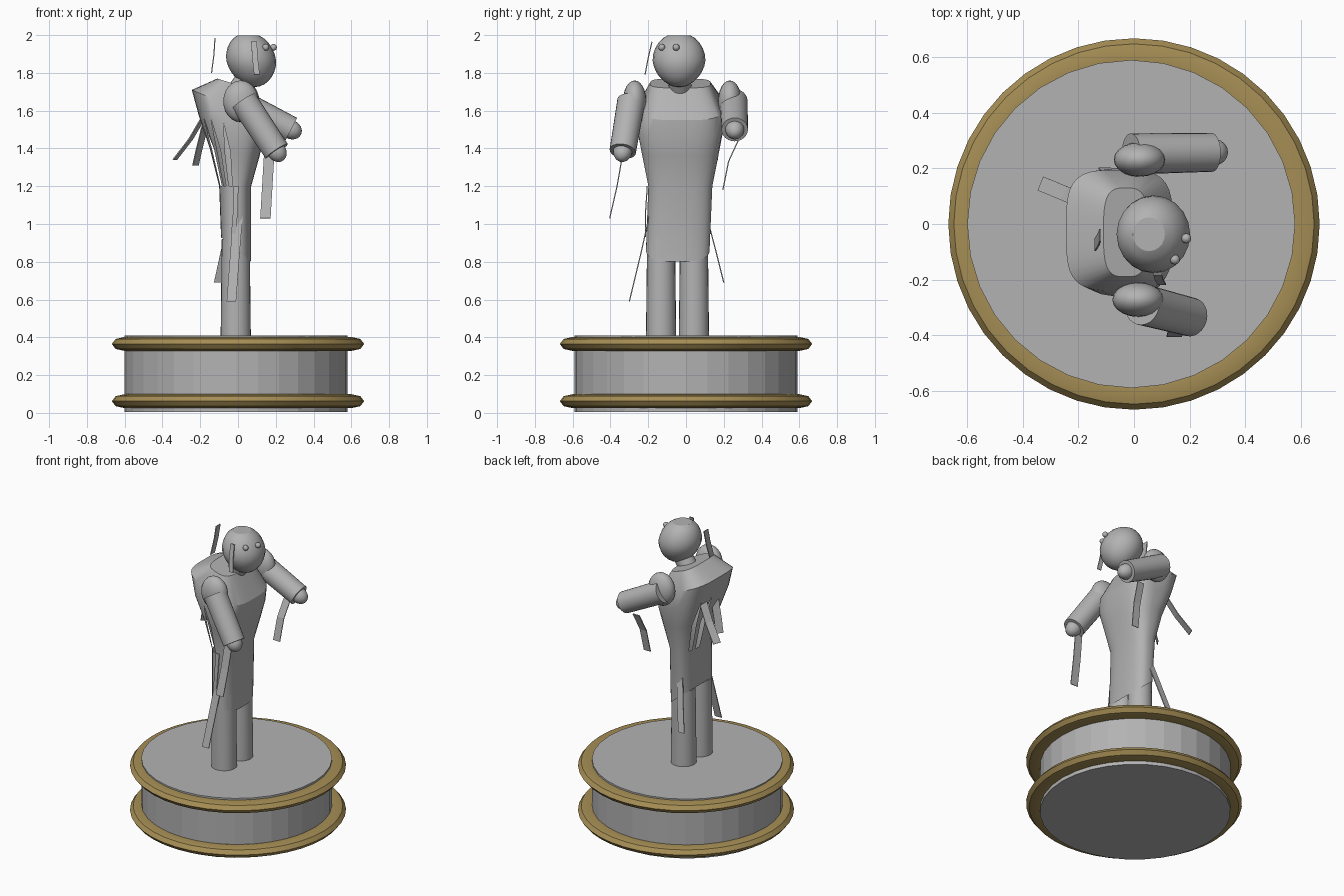
import bpy, bmesh, math
from mathutils import Vector

if "Cube" in bpy.data.objects:
    bpy.data.objects.remove(bpy.data.objects["Cube"])


def material(name, rgb):
    m = bpy.data.materials.new(name)
    m.diffuse_color = (*rgb, 1)
    m.use_nodes = True
    m.node_tree.nodes["Principled BSDF"].inputs["Base Color"].default_value = m.diffuse_color
    return m


GREY = material("stone grey", (0.45, 0.45, 0.45))
GOLD = material("antique gold", (0.38, 0.27, 0.09))


def finish(name, bm, mat=GREY, smooth=None):
    me = bpy.data.meshes.new(name)
    bm.to_mesh(me)
    bm.free()
    me.materials.append(mat)
    ob = bpy.data.objects.new(name, me)
    bpy.context.collection.objects.link(ob)
    if smooth:
        bpy.ops.object.select_all(action='DESELECT')
        ob.select_set(True)
        bpy.context.view_layer.objects.active = ob
        bpy.ops.object.shade_smooth_by_angle(angle=math.radians(smooth))
    return ob


def rod(name, a, b, r1, r2, sides=24, smooth=None):
    """Cylinder or cone between two points."""
    a, b = Vector(a), Vector(b)
    bm = bmesh.new()
    bmesh.ops.create_cone(bm, cap_ends=True, segments=sides, radius1=r1,
                          radius2=r2, depth=(b - a).length)
    q = (b - a).to_track_quat('Z', 'Y')
    for v in bm.verts:
        v.co = q @ v.co + (a + b) / 2
    return finish(name, bm, GREY, smooth)


def ball(name, c, r, tilt=(0, 0, 1), u=20, v=12):
    bm = bmesh.new()
    bmesh.ops.create_uvsphere(bm, u_segments=u, v_segments=v, radius=1)
    q = Vector(tilt).to_track_quat('Z', 'Y')
    for w in bm.verts:
        w.co = q @ Vector([w.co[i] * r[i] for i in range(3)]) + Vector(c)
    return finish(name, bm, GREY, 35)


def ribbon(name, path, width):
    """Thin torn strip of cloth along a path."""
    bm = bmesh.new()
    half = Vector(width) / 2
    rows = [(bm.verts.new(Vector(p) - half), bm.verts.new(Vector(p) + half)) for p in path]
    for r, s in zip(rows, rows[1:]):
        bm.faces.new((r[0], r[1], s[1], s[0]))
    ob = finish(name, bm)
    mod = ob.modifiers.new("thickness", 'SOLIDIFY')
    mod.thickness = 0.006
    mod.offset = 0


# Pedestal drum and its two gold mouldings
rod("pedestal", (-0.01, 0, 0.005), (-0.01, 0, 0.41), 0.59, 0.59, 32)
for name, z in (("lower_moulding", 0.062), ("upper_moulding", 0.365)):
    bm = bmesh.new()
    n, k = 40, 8
    grid = [[bm.verts.new(((0.6 + 0.068 * math.cos(b)) * math.cos(a),
                           (0.6 + 0.068 * math.cos(b)) * math.sin(a),
                           z + 0.037 * math.sin(b)))
             for b in (2 * math.pi * j / k for j in range(k))]
            for a in (2 * math.pi * i / n for i in range(n))]
    for i in range(n):
        for j in range(k):
            bm.faces.new((grid[i][j], grid[(i + 1) % n][j],
                          grid[(i + 1) % n][(j + 1) % k], grid[i][(j + 1) % k]))
    finish(name, bm, GOLD, 30)

# Legs
for name, y in (("near_leg", -0.132), ("far_leg", 0.042)):
    rod(name, (-0.012, y, 0.40), (-0.012, y, 0.92), 0.08, 0.074, 24, 30)

# Hollow torso: rings of (z back, z front, x back, x front, y low, y high, squareness)
rings = [(0.93, 0.80, -0.09, 0.07, -0.212, 0.125, 0.75),
         (1.20, 1.20, -0.10, 0.07, -0.20, 0.14, 0.75),
         (1.40, 1.36, -0.15, 0.115, -0.235, 0.175, 0.75),
         (1.58, 1.46, -0.21, 0.135, -0.26, 0.20, 0.65),
         (1.71, 1.55, -0.245, 0.14, -0.24, 0.195, 0.55),
         (1.77, 1.72, -0.11, 0.05, -0.19, 0.13, 0.6)]
bm = bmesh.new()
N = 32


def soft(c, p):
    return math.copysign(abs(c) ** p, c)


loops = []
for zb, zf, xb, xf, y0, y1, p in rings:
    loop = []
    for i in range(N):
        a = 2 * math.pi * (i + 0.5) / N
        fx = soft(math.cos(a), p) * 0.5 + 0.5
        fy = soft(math.sin(a), p) * 0.5 + 0.5
        loop.append(bm.verts.new((xb + (xf - xb) * fx, y0 + (y1 - y0) * fy,
                                  zb + (zf - zb) * fx)))
    loops.append(loop)
slits = {12, 14, 18, 20, 22}                       # torn slits in the back
for r in range(len(loops) - 1):
    for i in range(N):
        if r in (1, 2) and i in slits:
            # each slit tapers: only a sliver of the cloth remains
            if r == 2:
                bm.faces.new((loops[r][i], loops[r + 1][(i + 1) % N], loops[r + 1][i]))
            continue
        j = (i + 1) % N
        bm.faces.new((loops[r][i], loops[r][j], loops[r + 1][j], loops[r + 1][i]))
bm.faces.new(loops[-1])
finish("torso", bm, GREY, 30)

# Neck and head: a sphere narrowed at the chin and flattened on the crown
rod("neck", (0.0, -0.03, 1.70), (0.07, -0.035, 1.80), 0.06, 0.06, 16, 30)
bm = bmesh.new()
bmesh.ops.create_uvsphere(bm, u_segments=20, v_segments=14, radius=1)
for v in bm.verts:
    x, y, z = v.co
    s = 1 + 0.10 * z if z < 0 else 1.0
    v.co = (0.07 + 0.132 * x * s - 0.018 * z, -0.037 + 0.14 * y * s,
            min(1.865 + 0.15 * z, 1.998) if z > 0 else 1.865 + 0.14 * z)
finish("head", bm, GREY, 20)
for name, x, y in (("near_eye", 0.147, -0.128), ("far_eye", 0.188, -0.012 - 0.04)):
    ball(name, (x, y, 1.935), (0.018,) * 3, u=12, v=8)

# Arms: shoulder ball, upper arm and rounded stump
arms = (("near", (0.015, -0.272, 1.65), (0.03, -0.29, 1.65), (0.205, -0.335, 1.385)),
        ("far", (0.02, 0.232, 1.65), (-0.01, 0.252, 1.65), (0.28, 0.258, 1.50)))
for side, shoulder, a, b in arms:
    d = Vector(b) - Vector(a)
    ball(side + "_shoulder", shoulder, (0.093, 0.062, 0.11))
    rod(side + "_arm", a, b, 0.074, 0.07, 24, 30)
    ball(side + "_stump", b, (0.05, 0.05, 0.06), d)

# Torn ribbons hanging from the arms, waist, back and head
ribbons = (
    ("near_arm_ribbon", [(0.165, -0.335, 1.37), (0.155, -0.365, 1.2), (0.145, -0.404, 1.03)], (0.055, 0, 0)),
    ("far_arm_ribbon", [(0.18, 0.28, 1.45), (0.165, 0.225, 1.33), (0.155, 0.195, 1.18)], (0.05, 0, 0)),
    ("near_waist_ribbon", [(0.0, -0.195, 1.04), (-0.015, -0.235, 0.86), (-0.035, -0.3, 0.59)], (0.05, 0, 0)),
    ("far_waist_ribbon", [(-0.03, 0.11, 1.04), (-0.07, 0.16, 0.85), (-0.105, 0.2, 0.69)], (0.045, 0, 0)),
    ("back_ribbon_far", [(-0.18, 0.08, 1.57), (-0.25, 0.11, 1.45), (-0.335, 0.145, 1.34)], (0.02, 0.05, 0)),
    ("back_ribbon_near", [(-0.175, -0.06, 1.52), (-0.205, -0.05, 1.40), (-0.225, -0.04, 1.31)], (0.03, 0.04, 0)),
    ("near_side_ribbon", [(-0.01, -0.205, 1.2), (-0.015, -0.215, 1.05), (-0.025, -0.215, 0.93)], (0.025, 0, 0)),
    ("head_ribbon", [(0.085, -0.18, 1.965), (0.09, -0.2, 1.88), (0.1, -0.217, 1.79)], (0.03, 0, 0)),
    ("loose_ribbon", [(-0.122, -0.04, 1.985), (-0.127, -0.055, 1.9), (-0.14, -0.075, 1.8)], (0.0, 0.045, 0)),
)
for name, path, width in ribbons:
    ribbon(name, path, width)
